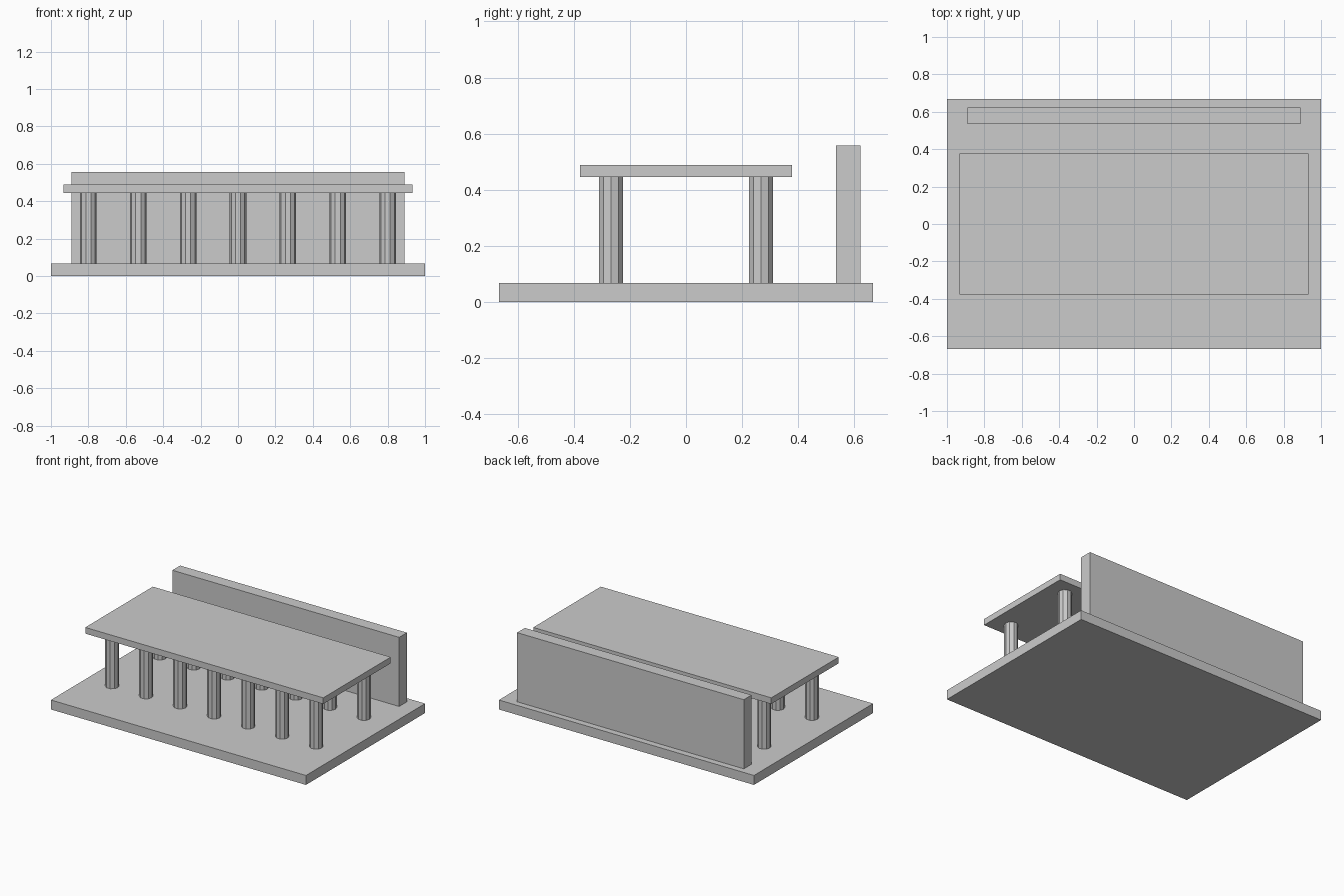
import bpy
import math

if "Cube" in bpy.data.objects:
    bpy.data.objects.remove(bpy.data.objects["Cube"])


def box(name, x, y, z):
    """Box spanning the given (min, max) ranges."""
    bpy.ops.mesh.primitive_cube_add(size=1, location=[(a + b) / 2 for a, b in (x, y, z)])
    ob = bpy.context.object
    ob.name = name
    ob.scale = [b - a for a, b in (x, y, z)]
    bpy.ops.object.transform_apply(location=False, rotation=False, scale=True)
    return ob


BASE_TOP, ROOF_BOTTOM = 0.067, 0.445

# Floor slab, roof slab and back wall
box("base_slab", (-1, 1), (-0.667, 0.667), (0, BASE_TOP))
box("roof_slab", (-0.933, 0.933), (-0.378, 0.378), (ROOF_BOTTOM, 0.489))
box("back_wall", (-0.889, 0.889), (0.535, 0.622), (BASE_TOP, 0.557))

# Two rows of seven ten-sided columns
for row, y in (("front", -0.267), ("back", 0.267)):
    for i in range(7):
        bpy.ops.mesh.primitive_cylinder_add(
            vertices=10, radius=0.0444, depth=ROOF_BOTTOM - BASE_TOP,
            location=((i - 3) * 0.2667, y, (ROOF_BOTTOM + BASE_TOP) / 2),
            rotation=(0, 0, math.pi / 2))
        bpy.context.object.name = f"{row}_column_{i + 1}"
